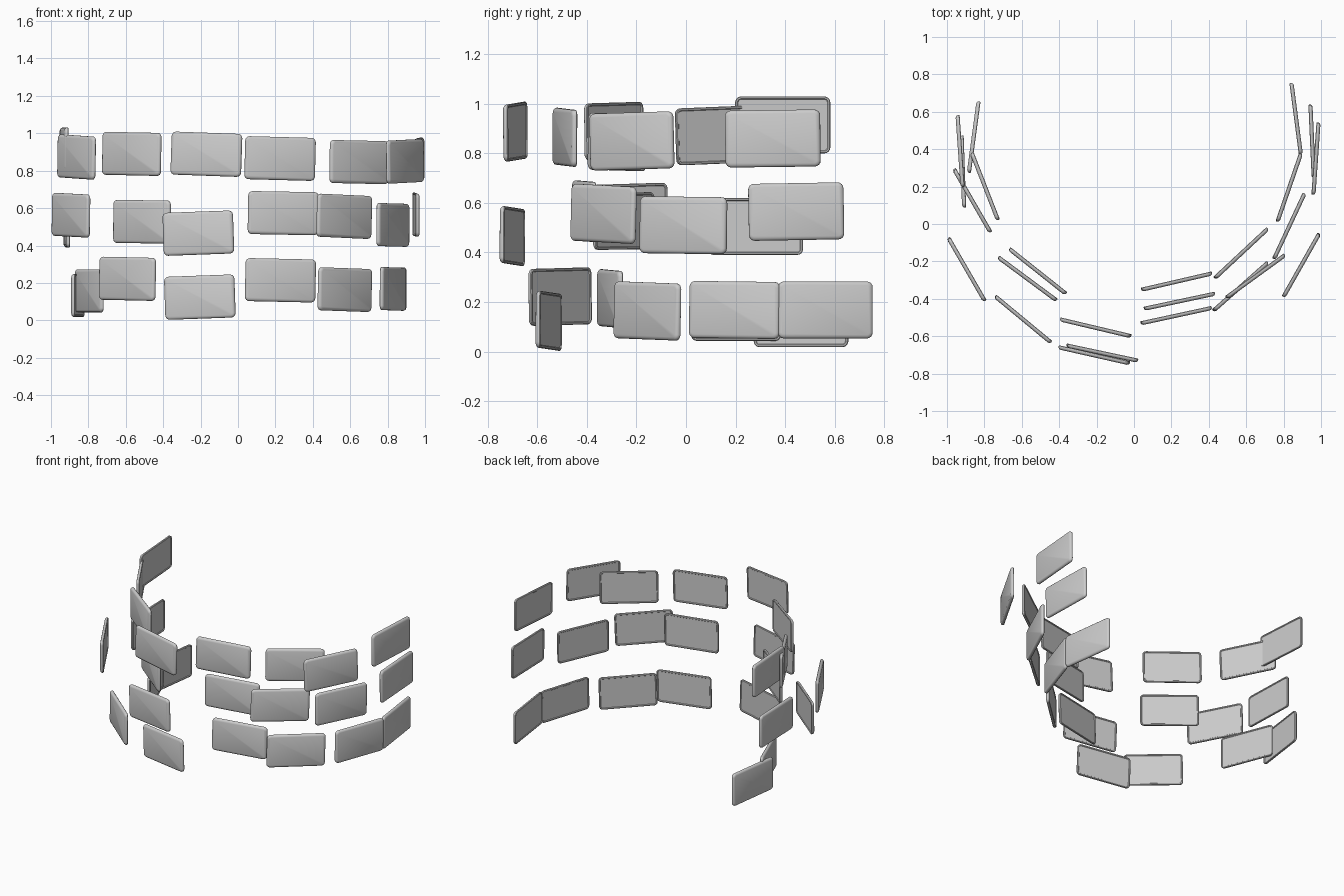
import bpy, bmesh, math
from mathutils import Matrix

if "Cube" in bpy.data.objects:
    bpy.data.objects.remove(bpy.data.objects["Cube"])

W, H, T, R = 0.385, 0.230, 0.022, 0.024   # panel width, height, thickness, corner radius


def ring(bm, inset, y):
    """Rounded-rectangle loop of vertices, shrunk by inset, at depth y."""
    r = max(R - inset, 0.008)
    w, h = W / 2 - inset - r, H / 2 - inset - r
    verts = []
    for k, (sx, sz) in enumerate([(1, 1), (-1, 1), (-1, -1), (1, -1)]):
        for i in range(5):
            a = math.radians(90 * k + 22.5 * i)
            verts.append(bm.verts.new((sx * w + r * math.cos(a), y, sz * h + r * math.sin(a))))
    return verts


def panel_mesh():
    """Thin screen: soft outer face (-y), rimmed shallow recess on the inner face."""
    bm = bmesh.new()
    t = T / 2
    rings = [ring(bm, i, y) for i, y in [
        (0.014, -t), (0.006, -t + 0.003), (0.001, -t + 0.008), (0, -t + 0.013),
        (0, t - 0.003), (0.003, t), (0.009, t), (0.012, t - 0.004)]]
    for a, b in zip(rings, rings[1:]):
        n = len(a)
        for i in range(n):
            bm.faces.new((a[i], a[(i + 1) % n], b[(i + 1) % n], b[i]))
    bm.faces.new(rings[0])
    bm.faces.new(rings[-1])
    bmesh.ops.recalc_face_normals(bm, faces=bm.faces)
    me = bpy.data.meshes.new("screen_panel")
    bm.to_mesh(me)
    bm.free()
    me.shade_smooth()
    me.set_sharp_from_angle(angle=math.radians(35))
    return me


# Curved wall of panels, left to right: x, y, z, yaw, roll (degrees)
rows = {
    "top": [(-.93, .39, .915, -86, 0), (-.865, .125, .873, -60, -2), (-.57, -.293, .89, -36.5, -1),
            (-.17, -.69, .888, -12, -2), (.226, -.49, .865, 12.2, -1.5), (.65, -.28, .846, 36, -1),
            (.895, -.22, .85, 60.5, 1.5), (.973, .35, .86, 86, 0.7)],
    "middle": [(-.915, .28, .505, -88, 0), (-.895, -.243, .562, -60, -1.5), (-.515, -.253, .527, -38.4, -.5),
               (-.213, -.702, .466, -12.7, 2), (.243, -.413, .573, 12, -1), (.57, -.335, .556, 41.5, -2),
               (.83, -.012, .51, 65, -.7), (.952, .445, .565, 92.6, 1)],
    "bottom": [(-.857, .465, .133, -97.7, 0), (-.797, .2, .158, -68.7, 0), (-.593, -.51, .222, -39.6, -1),
               (-.205, -.555, .124, -13.3, 2), (.228, -.308, .214, 13, -1.2), (.573, -.158, .164, 43, -1.5),
               (.83, .195, .168, 71, -.7), (.867, .563, .168, 97.5, 0)],
}

mesh = panel_mesh()
for row, panels in rows.items():
    for i, (x, y, z, yaw, roll) in enumerate(panels, 1):
        ob = bpy.data.objects.new(f"{row}_screen_{i}", mesh)
        bpy.context.collection.objects.link(ob)
        ob.matrix_world = (Matrix.Translation((x, y, z))
                           @ Matrix.Rotation(math.radians(yaw), 4, 'Z')
                           @ Matrix.Rotation(math.radians(-roll), 4, 'Y'))
